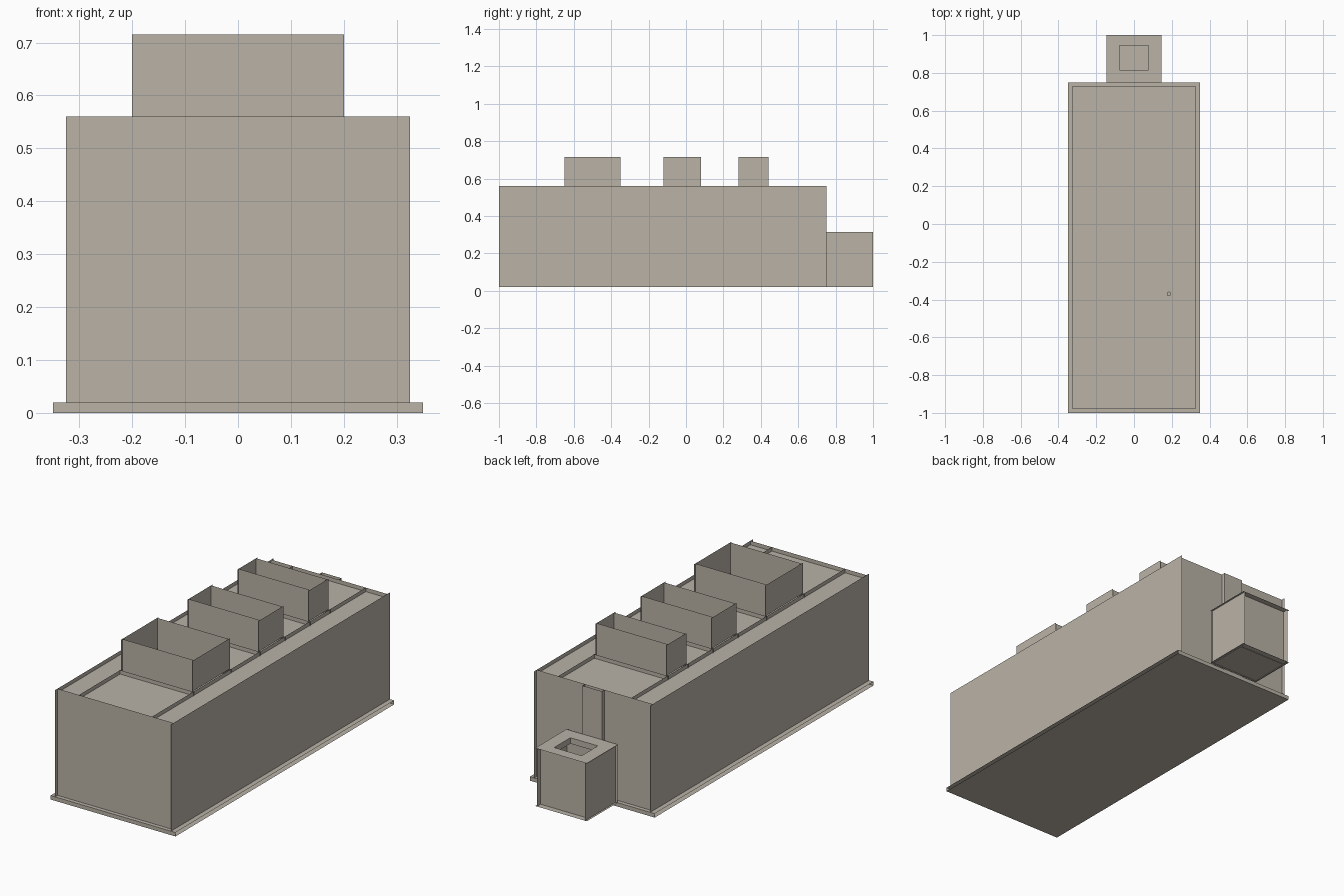
import bpy
import math

cube = bpy.data.objects.get("Cube")
if cube:
    bpy.data.objects.remove(cube, do_unlink=True)

stone = bpy.data.materials.new("warm_grey")
stone.use_nodes = True
COLOUR = (0.49, 0.45, 0.39, 1)
stone.diffuse_color = COLOUR
stone.node_tree.nodes["Principled BSDF"].inputs["Base Color"].default_value = COLOUR


def build(name, quads):
    """One object from a list of quads, each four corner points."""
    verts = [p for q in quads for p in q]
    faces = [tuple(range(i, i + 4)) for i in range(0, len(verts), 4)]
    mesh = bpy.data.meshes.new(name)
    mesh.from_pydata(verts, [], faces)
    mesh.materials.append(stone)
    obj = bpy.data.objects.new(name, mesh)
    bpy.context.collection.objects.link(obj)
    return obj


def flat(x0, x1, y0, y1, z, up=True):
    q = [(x0, y0, z), (x1, y0, z), (x1, y1, z), (x0, y1, z)]
    return q if up else q[::-1]


def across(x0, x1, y, z0, z1, front=True):
    q = [(x0, y, z0), (x1, y, z0), (x1, y, z1), (x0, y, z1)]
    return q if front else q[::-1]


def along(x, y0, y1, z0, z1):
    q = [(x, y0, z0), (x, y1, z0), (x, y1, z1), (x, y0, z1)]
    return q if x > 0 else q[::-1]


def sides(x, y0, y1, z0, z1):
    return [along(s * x, y0, y1, z0, z1) for s in (-1, 1)]


def ends(x, y0, y1, z0, z1):
    return [across(-x, x, y0, z0, z1), across(-x, x, y1, z0, z1, False)]


BACK, FLOOR, ROOF, RIM, TOP = 0.75, 0.02, 0.54, 0.56, 0.715

# Base slab, open along its long edges
build("base_slab", [flat(-0.35, 0.35, -1, BACK, 0, False),
                    flat(-0.35, 0.35, -1, BACK, FLOOR)]
      + ends(0.35, -1, BACK, 0, FLOOR))

# Main walls: long panels run past the end panels
build("side_walls", sides(0.325, -1, BACK, FLOOR, RIM))
build("end_walls", ends(0.325, -0.98, 0.73, FLOOR, RIM))

# Sunken roof with two long upright strips
build("roof", [flat(-0.325, 0.325, -0.98, 0.73, ROOF)])
build("roof_strips", sides(0.205, -0.98, 0.73, ROOF, RIM))

# Three open roof boxes, each on a low curb
for i, (y0, y1) in enumerate([(-0.65, -0.35), (-0.12, 0.08), (0.28, 0.44)]):
    build(f"roof_box_{i + 1}", sides(0.2, y0, y1, RIM, TOP)
          + ends(0.2, y0 + 0.01, y1 - 0.01, ROOF, TOP))
    build(f"roof_box_curb_{i + 1}", ends(0.21, y0, y1, ROOF, RIM))

# Small fittings inside the roof boxes
build("inner_panel", [across(-0.05, 0.155, -0.1, ROOF, 0.6, False)])
bpy.ops.mesh.primitive_cylinder_add(vertices=10, radius=0.012, depth=0.03,
                                    location=(0.185, -0.37, ROOF + 0.015))
pipe = bpy.context.object
pipe.name = "inner_pipe"
pipe.data.materials.append(stone)

# Upright duct on the back wall
build("back_duct", [across(-0.055, 0.055, BACK, FLOOR, RIM, False)]
      + sides(0.055, 0.73, BACK, FLOOR, RIM))

# Annex at the back: walls between a bottom plate and a holed top plate
LID = 0.315
build("annex_walls", sides(0.135, BACK - 0.005, 1, FLOOR, LID)
      + ends(0.135, 0.76, 0.97, FLOOR, LID)
      + [across(-0.145, 0.145, BACK + 0.005, FLOOR, LID, False)])
build("annex_bottom", [flat(-0.145, 0.145, BACK, 1, FLOOR + 0.002, False)])
HX, HY0, HY1 = 0.077, 0.815, 0.945
build("annex_top", [flat(-0.145, 0.145, BACK, HY0, LID),
                    flat(-0.145, 0.145, HY1, 1, LID),
                    flat(-0.145, -HX, HY0, HY1, LID),
                    flat(HX, 0.145, HY0, HY1, LID)])
build("annex_opening", sides(HX, HY0, HY1, LID - 0.03, LID)
      + ends(HX, HY0, HY1, LID - 0.03, LID))
